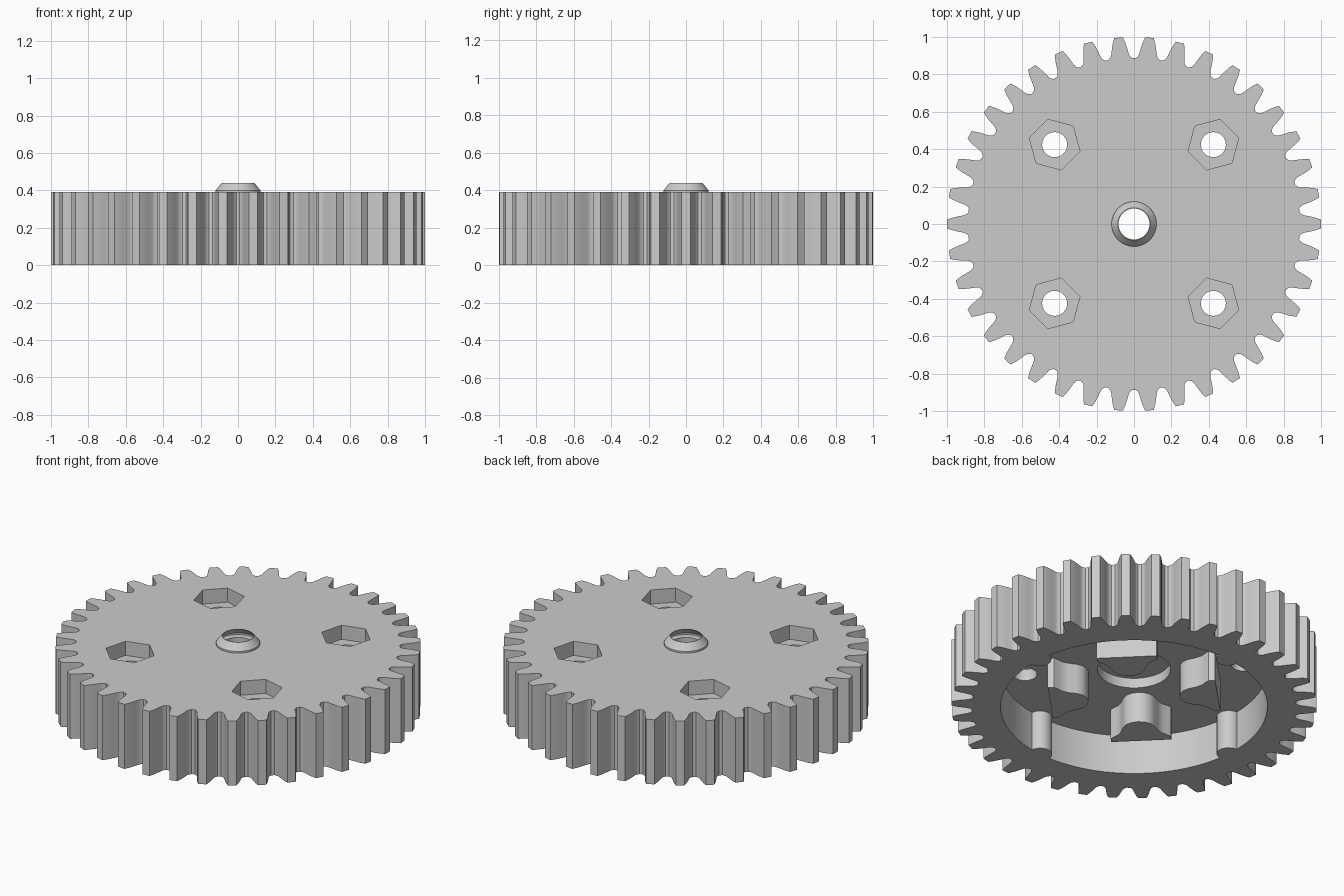
import bpy, bmesh, math
from mathutils import Matrix, Vector

if "Cube" in bpy.data.objects:
    bpy.data.objects.remove(bpy.data.objects["Cube"])

TEETH = 38
HEIGHT = 0.39
FLOOR = 0.235          # underside of the web
HOLE_R = 0.6           # bolt circle

grey = bpy.data.materials.new("Plain grey")
grey.use_nodes = True
colour = (0.6, 0.6, 0.6, 1)
grey.diffuse_color = colour
grey.node_tree.nodes["Principled BSDF"].inputs["Base Color"].default_value = colour


def finish(name, bm):
    bmesh.ops.recalc_face_normals(bm, faces=bm.faces)
    mesh = bpy.data.meshes.new(name)
    bm.to_mesh(mesh)
    bm.free()
    mesh.materials.append(grey)
    ob = bpy.data.objects.new(name, mesh)
    bpy.context.collection.objects.link(ob)
    return ob


def prism(name, outlines, z0, z1):
    """Extrude closed 2D outlines from z0 to z1."""
    bm = bmesh.new()
    for outline in outlines:
        face = bm.faces.new([bm.verts.new((x, y, z0)) for x, y in outline])
        out = bmesh.ops.extrude_face_region(bm, geom=[face])
        top = [v for v in out["geom"] if isinstance(v, bmesh.types.BMVert)]
        bmesh.ops.translate(bm, verts=top, vec=(0, 0, z1 - z0))
    return finish(name, bm)


def polar(r, a):
    return (r * math.cos(a), r * math.sin(a))


def circle(r, n, centre=(0, 0), start=0.0):
    cx, cy = centre
    return [(cx + r * math.cos(start + math.tau * i / n),
             cy + r * math.sin(start + math.tau * i / n)) for i in range(n)]


def boolean(target, cutter, operation="DIFFERENCE"):
    mod = target.modifiers.new("cut", "BOOLEAN")
    mod.operation = operation
    mod.solver = "EXACT"
    mod.object = cutter
    bpy.context.view_layer.objects.active = target
    bpy.ops.object.modifier_apply(modifier=mod.name)
    bpy.data.objects.remove(cutter)


def smooth(ob):
    bpy.ops.object.select_all(action="DESELECT")
    ob.select_set(True)
    bpy.context.view_layer.objects.active = ob
    bpy.ops.object.shade_smooth_by_angle(angle=math.radians(30))


quarters = [math.pi / 4 + i * math.pi / 2 for i in range(4)]

# Toothed body: one flank (radius, half width) mirrored round every tooth
flank = [(0.887, 0.064), (0.897, 0.053), (0.91, 0.047), (0.94, 0.041),
         (0.97, 0.034), (1.0, 0.023)]
outline = []
for i in range(TEETH):
    a = math.tau * i / TEETH
    outline += [polar(r, a - w / r) for r, w in flank]
    outline += [polar(r, a + w / r) for r, w in reversed(flank)]
gear = prism("gear_body", [outline], 0, HEIGHT)

# Underside cavity, leaving four half-round ribs on its wall
cavity = prism("cavity_cutter", [circle(0.73, 96)], -0.1, FLOOR)
rib_turn = math.pi / TEETH
ribs = prism("rib_shapes", [circle(0.066, 24, polar(0.73, rib_turn + i * math.pi / 2))
                            for i in range(4)], -0.2, FLOOR + 0.1)
boolean(cavity, ribs)
boolean(gear, cavity)

# Shaft hole with a shallow round recess below
boolean(gear, prism("recess_cutter", [circle(0.2, 64)], FLOOR - 0.05, FLOOR + 0.06))
boolean(gear, prism("shaft_cutter", [circle(0.083, 48)], -0.1, 0.6))

# Bolt holes with hexagonal nut pockets on top
centres = [polar(HOLE_R, a) for a in quarters]
boolean(gear, prism("bolt_cutter", [circle(0.067, 32, c) for c in centres], -0.1, 0.6))
boolean(gear, prism("nut_cutter",
                    [circle(0.14, 6, c, a + math.pi / 6) for c, a in zip(centres, quarters)],
                    HEIGHT - 0.085, 0.6))
smooth(gear)

# Chamfered collar round the shaft hole
bm = bmesh.new()
section = [(0.083, HEIGHT), (0.12, HEIGHT), (0.12, 0.4), (0.087, 0.44), (0.083, 0.44)]
verts = [bm.verts.new((r, 0, z)) for r, z in section]
edges = [bm.edges.new((verts[i], verts[i + 1])) for i in range(len(verts) - 1)]
bmesh.ops.spin(bm, geom=verts + edges, cent=(0, 0, 0), axis=(0, 0, 1),
               angle=math.tau, steps=48)
bmesh.ops.remove_doubles(bm, verts=bm.verts, dist=0.0005)
smooth(finish("shaft_collar", bm))

# Bell-shaped blocks under the web, bulging towards the shaft
half = [(0.46, 0.165), (0.425, 0.165), (0.405, 0.145), (0.385, 0.12), (0.35, 0.1),
        (0.305, 0.085), (0.275, 0.065), (0.257, 0.035)]
bell = half + [(0.25, 0)] + [(r, -t) for r, t in reversed(half)]
for i, a in enumerate(quarters):
    turn = Matrix.Rotation(a, 2)
    block = prism(f"support_block_{i + 1}", [[tuple(turn @ Vector(p)) for p in bell]],
                  0.05, FLOOR)
    smooth(block)
